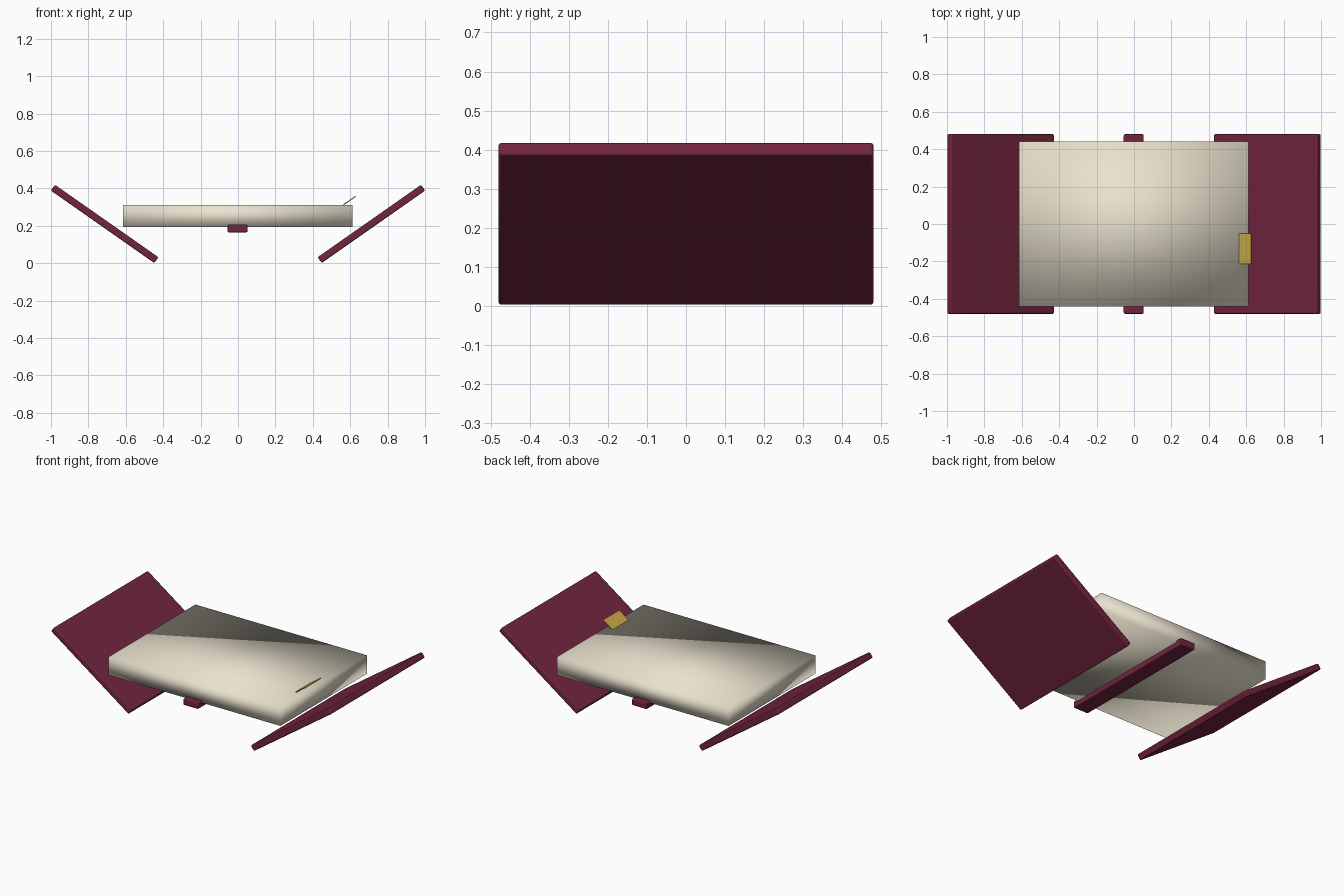
import bpy
from math import radians

if "Cube" in bpy.data.objects:
    bpy.data.objects.remove(bpy.data.objects["Cube"])


def material(name, color):
    m = bpy.data.materials.new(name)
    m.diffuse_color = (*color, 1)
    m.use_nodes = True
    m.node_tree.nodes["Principled BSDF"].inputs["Base Color"].default_value = m.diffuse_color
    return m


leather = material("burgundy", (0.17, 0.018, 0.048))
paper = material("cream", (0.82, 0.76, 0.62))
gold = material("gold", (0.6, 0.4, 0.06))


def box(name, size, loc, mat, tilt=0, bevel=0):
    bpy.ops.mesh.primitive_cube_add(size=1, location=loc)
    ob = bpy.context.object
    ob.name = name
    ob.scale = size
    bpy.ops.object.transform_apply(location=False, rotation=False, scale=True)
    ob.rotation_euler = (0, radians(tilt), 0)
    ob.data.materials.append(mat)
    if bevel:
        mod = ob.modifiers.new("soft_edges", 'BEVEL')
        mod.width = bevel
        mod.segments = 2
        bpy.ops.object.shade_smooth_by_angle(angle=radians(30))
    return ob


# Two covers, opened outwards in a V
for side, label in ((-1, "left_cover"), (1, "right_cover")):
    box(label, (0.675, 0.96, 0.038), (side * 0.713, 0, 0.21), leather,
        tilt=-35 * side, bevel=0.006)

# Spine strip under the pages
box("spine", (0.106, 0.96, 0.042), (-0.002, 0, 0.186), leather, bevel=0.006)

# Page block, smooth shaded across its corners
pages = box("page_block", (1.226, 0.884, 0.118), (-0.001, 0, 0.253), paper)
for p in pages.data.polygons:
    p.use_smooth = True

# Thin gold clasp tab at the page edge
box("clasp_tab", (0.081, 0.164, 0.006), (0.595, -0.133, 0.334), gold, tilt=-35)
